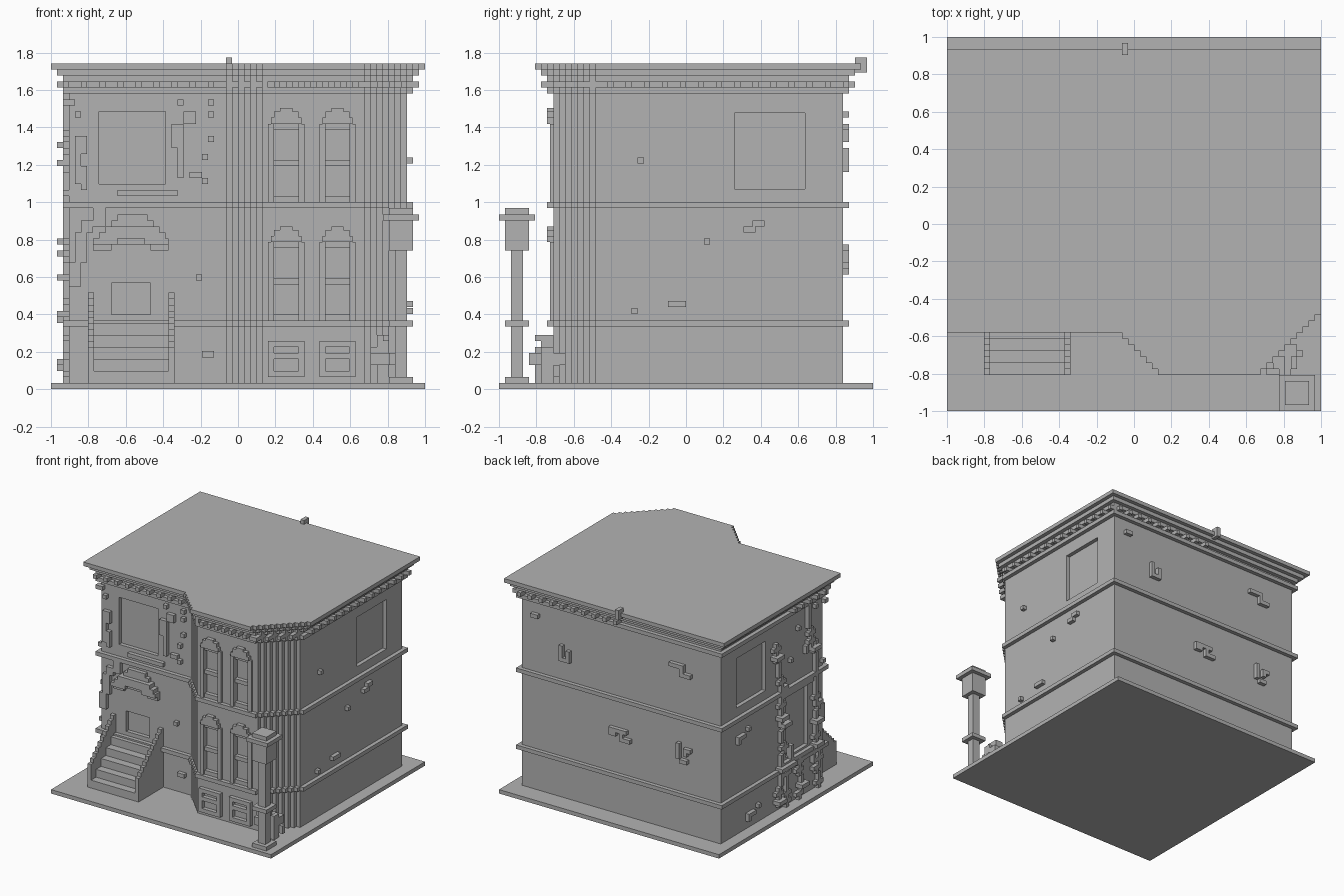
import bpy
import bmesh
import random
from mathutils import Matrix, Vector

cube = bpy.data.objects.get("Cube")
if cube:
    bpy.data.objects.remove(cube, do_unlink=True)

random.seed(4)
V = 2 / 62  # one block

mat = bpy.data.materials.new("stone grey")
mat.use_nodes = True
grey = (0.45, 0.45, 0.45, 1)
mat.diffuse_color = grey
mat.node_tree.nodes["Principled BSDF"].inputs["Base Color"].default_value = grey


def world(x, y, z):
    return Vector((x * V - 1, y * V - 1, z * V))


def finish(name, bm):
    bmesh.ops.recalc_face_normals(bm, faces=bm.faces)
    mesh = bpy.data.meshes.new(name)
    bm.to_mesh(mesh)
    bm.free()
    mesh.materials.append(mat)
    ob = bpy.data.objects.new(name, mesh)
    bpy.context.scene.collection.objects.link(ob)
    return ob


def blocks(name, boxes):
    """Object made of boxes given as x0, x1, y0, y1, z0, z1 in blocks."""
    bm = bmesh.new()
    for x0, x1, y0, y1, z0, z1 in boxes:
        a, b = world(x0, y0, z0), world(x1, y1, z1)
        bmesh.ops.create_cube(bm, size=1, matrix=Matrix.Translation((a + b) / 2)
                              @ Matrix.Diagonal((*(b - a), 1)))
    return finish(name, bm)


def outline(d):
    """Stepped house plan with a bay, grown outward by d blocks."""
    left, right, back, main, bay = 3 - d, 59 + d, 57 + d, 16 - d, 9 - d
    pts = [(left, back), (left, main)]
    for i in range(7):
        pts += [(29 + i, main - i), (29 + i, main - i - 1)]
    for i in range(7 + d):
        pts += [(52 + i, bay + i), (52 + i, bay + i + 1)]
    return pts + [(right, bay + 7 + d), (right, back)]


def storey(name, d, z0, z1):
    bm = bmesh.new()
    face = bm.faces.new([bm.verts.new(world(x, y, z0)) for x, y in outline(d)])
    top = bmesh.ops.extrude_face_region(bm, geom=[face])["geom"]
    bmesh.ops.translate(bm, vec=(0, 0, (z1 - z0) * V),
                        verts=[g for g in top if isinstance(g, bmesh.types.BMVert)])
    return finish(name, bm)


def on_wall(side, u, z, w=1, h=1, depth=1):
    """Box standing out from a wall by depth; u runs along x or y."""
    e = 0.4
    if side == "front":
        return (u, u + w, 16 - depth, 16 + e, z, z + h)
    if side == "bay":
        return (u, u + w, 9 - depth, 9 + e, z, z + h)
    if side == "back":
        return (u, u + w, 57 - e, 57 + depth, z, z + h)
    if side == "left":
        return (3 - depth, 3 + e, u, u + w, z, z + h)
    return (59 - e, 59 + depth, u, u + w, z, z + h)


# Ground slab, walls, belt courses and cornice
blocks("ground_slab", [(0, 62, 0, 62, 0, 1)])
walls = storey("house_walls", 0, 1, 53)
storey("lower_belt", 1, 10.4, 11.4)
storey("upper_belt", 1, 30, 31)
storey("cornice_base", 1, 49, 50)
storey("cornice_frieze", 1, 51, 52)
storey("cornice_ledge", 2, 52, 53)
storey("roof_slab", 3, 53, 54)
blocks("chimney_stub", [(29, 30, 59, 61, 52.5, 55)])

# Dentils under the cornice
dentils = [on_wall("front", x, 50, depth=2) for x in range(2, 29, 3)]
dentils += [on_wall("bay", x, 50, depth=2) for x in range(37, 52, 2)]
dentils += [on_wall("right", y, 50, depth=2) for y in range(18, 58, 3)]
dentils += [on_wall("back", x, 50, depth=2) for x in range(31, 60, 3)]
dentils += [on_wall("left", y, 50, depth=2) for y in range(17, 30, 3)]
for i in range(0, 7, 2):
    dentils += [(29 + i, 30 + i, 14 - i, 17 - i, 50, 51),
                (52 + i, 53 + i, 7 + i, 10 + i, 50, 51)]
blocks("cornice_dentils", dentils)
storey("frieze_back", 0, 49.5, 51.5)

# Window and door recesses
WINDOWS = [(x, z) for x in (36, 44.5) for z in (12.4, 32)]
cuts = [(8, 19, 15, 17, 34, 46), (10, 16.5, 15, 17, 12.4, 17.6),
        (58, 60, 39, 50.7, 33.2, 45.8), (2, 4, 39, 50.7, 33.2, 45.8),
        (2, 4, 22, 31, 13, 29)]
cuts += [(x + 1, x + 5, 8, 10, z, z + 12) for x, z in WINDOWS]
cutter = blocks("recess_cutter", cuts)
cutter.hide_render = True
mod = walls.modifiers.new("recesses", "BOOLEAN")
mod.object = cutter
mod.solver = "EXACT"
bpy.context.view_layer.objects.active = walls
bpy.ops.object.modifier_apply(modifier=mod.name)
bpy.data.objects.remove(cutter, do_unlink=True)

# Bay windows: jambs, stepped arch and sash bars
trim = []
for x, z in WINDOWS:
    trim += [on_wall("bay", u, z - 1, h=13, depth=0.5) for u in (x, x + 5)]
    trim += [on_wall("bay", x + 0.5, z + 12, 5, 1),
             on_wall("bay", x + 1, z + 13, 4, 1),
             on_wall("bay", x + 2, z + 14, 2, 0.6),
             (x + 0.8, x + 5.2, 9, 10.2, z + 5, z + 6),
             (x + 0.8, x + 5.2, 9, 10.2, z + 11, z + 12.2)]
blocks("window_trim", trim)

# Basement window frames
frames = []
for x in (36, 44.5):
    frames += [on_wall("bay", u, 2, 1, 6) for u in (x, x + 5)]
    frames += [on_wall("bay", x + 1, z, 4, h)
               for z, h in ((2, 1), (5, 1), (7, 1))]
blocks("basement_frames", frames)

# Stoop with stepped railings
blocks("stoop_steps", [(7, 19.5, 6 + 2 * i, 16.3, 1 + 2 * i, 3 + 2 * i) for i in range(5)])
blocks("stoop_railings", [(x, x + 1, 6 + i, 7 + i, 1, 7 + i)
                          for x in (6.1, 19.5) for i in range(10)])

# Stepped hood over the door
HOOD = ((28, 11, 5, 1), (27, 10, 7, 1), (26, 9, 9, 2),
        (25, 8, 11, 2), (24, 7, 4, 2), (24, 15.5, 4, 2),
        (23, 7, 3, 1), (23, 16.5, 3, 1), (24, 11, 4.5, 1))
blocks("door_hood", [on_wall("front", x, z, w, 1, d) for z, x, w, d in HOOD])

# Street lamp
blocks("street_lamp", [(56, 60, 1, 5, 1, 2), (57, 59, 2, 4, 2, 23), (56, 60, 1, 5, 10.4, 11.4),
                       (56, 60, 1, 5, 23, 28), (55, 61, 0, 6, 28, 29), (56, 60, 1, 5, 29, 30)])

# Shrub beside the lamp
blocks("shrub", [(54, 56, 7, 9, 1, 9), (53, 57, 6, 8, 4, 6), (55, 58, 8, 11, 4, 6),
                 (56, 57, 5, 9, 4, 6), (57, 58, 7, 9, 1, 7), (55, 56, 6, 7, 8, 9),
                 (57, 59, 9, 10, 2, 4), (53, 54, 7, 8, 6, 7)])

# Climbing plant and loose bricks on the entrance wall
IVY = ((2, 47, 2, 1), (4, 45, 1, 1), (4, 34, 1, 8), (5, 33, 1, 4), (5, 39, 1, 3),
       (22, 44, 2, 2), (20, 40, 2, 4), (21, 35, 1, 5), (17, 32, 4, 1), (11, 32, 6, 1),
       (7, 27, 2, 3), (5, 26, 2, 2), (4, 21, 2, 5), (3, 17, 2, 4), (21, 47, 1, 1),
       (26, 41, 1, 1), (25, 38, 1, 1), (26, 45, 1, 1), (26, 47, 1, 1),
       (23, 35, 2, 1), (25, 34, 1, 1), (24, 18, 1, 1), (25, 5.3, 2, 1))
blocks("entrance_ivy", [on_wall("front", *i) for i in IVY])

# Climbing plant on the left wall: wandering stems with leaves
ivy = []
for y, z, top in ((34, 2, 43), (20, 8, 46), (26, 1, 11), (31, 1, 14), (18, 1, 16)):
    while z < top:
        h = random.randint(2, 4)
        ivy.append(on_wall("left", y, z, 1, h))
        if random.random() < 0.5:
            ivy.append(on_wall("left", y - 1, z + 1, 3, 1, random.choice((1, 1, 2))))
        z += h
        y = max(16, min(36, y + random.choice((-1, 0, 1))))
ivy += [on_wall("left", 21, z, 12, 1) for z in (29, 11.5)]
ivy += [on_wall("left", random.randint(16, 30), random.randint(31, 47)) for _ in range(9)]
blocks("side_ivy", ivy)

# Worn bricks standing out from the plain walls
bricks = [on_wall("right", *b) for b in (
    (23, 37.4), (34, 24), (40.5, 26, 2, 1), (42, 27, 2, 1), (28, 13.6, 3, 1), (22, 12.5))]
bricks += [on_wall("left", *b) for b in (
    (48, 25, 3, 1), (50, 24), (46, 26), (44, 4, 3, 1), (46, 3), (42, 5))]
bricks += [on_wall("back", *b) for b in (
    (54, 45, 2, 1), (47, 36, 1, 4), (45, 36, 2, 1), (45, 37, 1, 2),
    (13, 43, 4, 1), (11, 41, 3, 1), (13, 42, 1, 1),
    (29, 22, 5, 1), (30, 20, 1, 2), (28, 20, 3, 1), (32, 21, 2, 1),
    (14, 20, 1, 4), (12, 19, 2, 1), (12, 21, 1, 2), (11, 22, 1, 1))]
blocks("worn_bricks", bricks)
